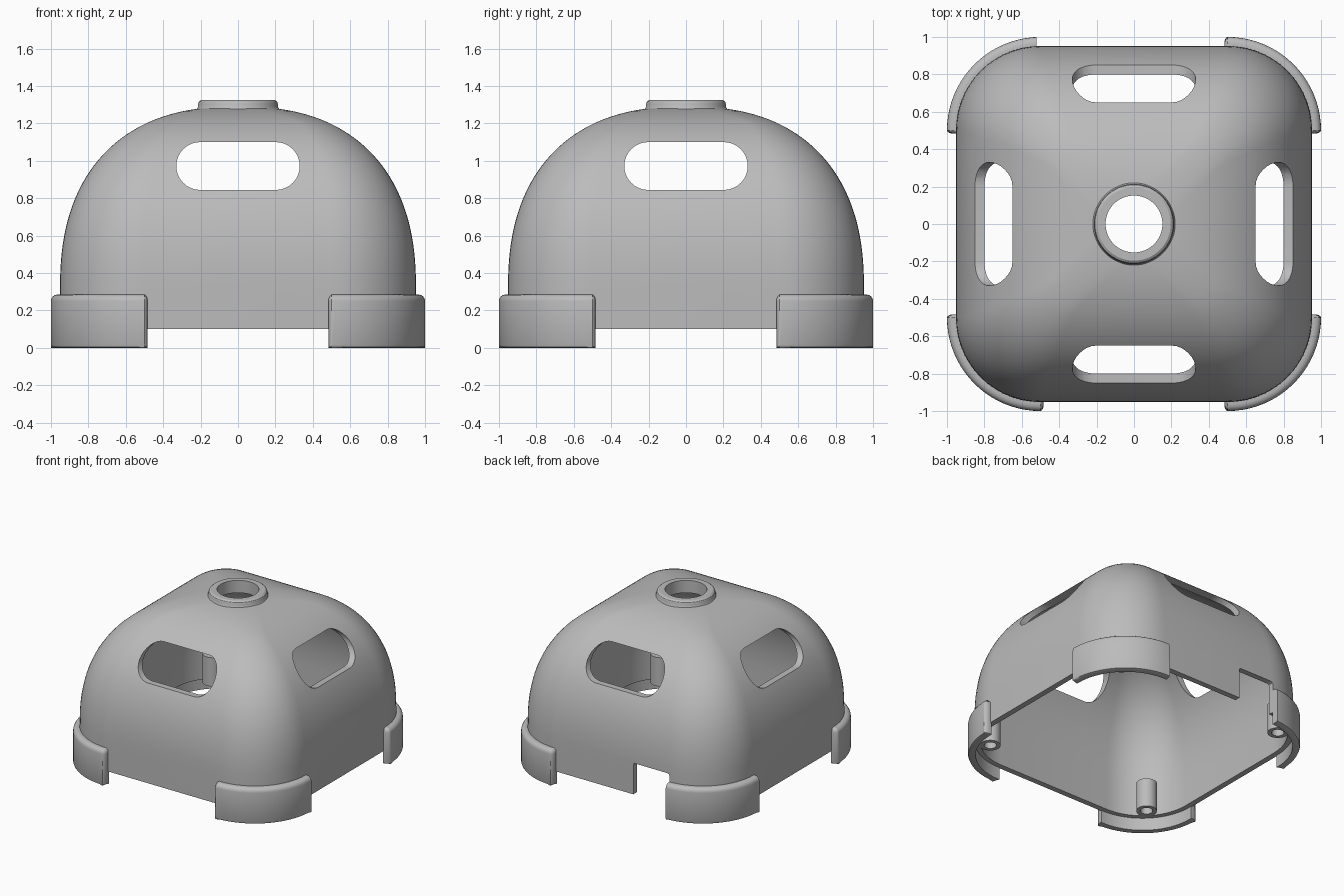
import bpy, bmesh, math

if "Cube" in bpy.data.objects:
    bpy.data.objects.remove(bpy.data.objects["Cube"])

GREY = (0.5, 0.5, 0.5, 1)
grey = bpy.data.materials.new("plain_grey")
grey.use_nodes = True
grey.diffuse_color = GREY
grey.node_tree.nodes["Principled BSDF"].inputs["Base Color"].default_value = GREY

SIDES = ((1, 1), (-1, 1), (-1, -1), (1, -1))


def finish(name, bm):
    """Turn a bmesh into a named object."""
    mesh = bpy.data.meshes.new(name)
    bm.to_mesh(mesh)
    bm.free()
    mesh.materials.append(grey)
    obj = bpy.data.objects.new(name, mesh)
    bpy.context.collection.objects.link(obj)
    return obj


def activate(obj):
    bpy.ops.object.select_all(action='DESELECT')
    obj.select_set(True)
    bpy.context.view_layer.objects.active = obj


def smooth(obj):
    activate(obj)
    bpy.ops.object.shade_smooth_by_angle(angle=math.radians(32))


def apply_modifier(obj, kind, **settings):
    mod = obj.modifiers.new(kind.lower(), kind)
    for key, value in settings.items():
        setattr(mod, key, value)
    activate(obj)
    bpy.ops.object.modifier_apply(modifier=mod.name)


def cut(obj, cutter):
    apply_modifier(obj, 'BOOLEAN', operation='DIFFERENCE', solver='EXACT', object=cutter)


def rounded_square(half, radius, steps=14):
    """Counter-clockwise outline of a square with round corners."""
    c = half - radius
    points = []
    for k, (sx, sy) in enumerate(SIDES):
        for i in range(steps + 1):
            a = (k + i / steps) * math.pi / 2
            points.append((sx * c + radius * math.cos(a), sy * c + radius * math.sin(a)))
    return points


def lathe(name, profile, center=(0, 0), steps=48):
    """Spin a closed (radius, height) profile about a vertical axis."""
    bm = bmesh.new()
    rings = []
    for i in range(steps):
        a = 2 * math.pi * i / steps
        rings.append([bm.verts.new((center[0] + r * math.cos(a), center[1] + r * math.sin(a), z))
                      for r, z in profile])
    n = len(profile)
    for i in range(steps):
        p, q = rings[i], rings[(i + 1) % steps]
        for j in range(n):
            bm.faces.new((p[j], q[j], q[(j + 1) % n], p[(j + 1) % n]))
    bmesh.ops.remove_doubles(bm, verts=bm.verts, dist=1e-5)
    bmesh.ops.recalc_face_normals(bm, faces=bm.faces)
    obj = finish(name, bm)
    smooth(obj)
    return obj


def prism(name, outline, depth):
    """Extrude an (x, z) outline from -depth to depth along y."""
    bm = bmesh.new()
    face = bm.faces.new([bm.verts.new((x, -depth, z)) for x, z in outline])
    new = bmesh.ops.extrude_face_region(bm, geom=[face])["geom"]
    bmesh.ops.translate(bm, vec=(0, 2 * depth, 0),
                        verts=[g for g in new if isinstance(g, bmesh.types.BMVert)])
    bmesh.ops.recalc_face_normals(bm, faces=bm.faces)
    obj = finish(name, bm)
    obj.hide_render = True
    return obj


# Dome shell: rounded squares that shrink along a superelliptic profile
WALL, POWER, RINGS = 0.952, 2.4, 36
levels = [(WALL, 0.1)]
for i in range(RINGS + 1):
    t = 1.444 * i / RINGS
    levels.append((WALL * math.cos(t) ** (2 / POWER), 0.3 + 0.99 * math.sin(t) ** (2 / POWER)))

bm = bmesh.new()
previous = None
for half, z in levels:
    radius = max(0.45 * (half / WALL) ** 1.5, min(half * 0.95, 0.15))
    ring = [bm.verts.new((x, y, z)) for x, y in rounded_square(half, radius)]
    if previous:
        for j in range(len(ring)):
            k = (j + 1) % len(ring)
            bm.faces.new((previous[j], previous[k], ring[k], ring[j]))
    previous = ring
dome = finish("dome_shell", bm)
apply_modifier(dome, 'SOLIDIFY', thickness=0.045, offset=-1, use_even_offset=True)

# Slots through the four sides
SLOT_R, SLOT_X, SLOT_Z, ARC = 0.128, 0.202, 0.972, 16
stadium = []
for side in (1, -1):
    for i in range(ARC + 1):
        a = -side * math.pi / 2 + side * math.pi * i / ARC if side > 0 else math.pi / 2 + math.pi * i / ARC
        stadium.append((side * SLOT_X + SLOT_R * math.cos(a), SLOT_Z + SLOT_R * math.sin(a)))
slot_cutter = prism("slot_cutter", stadium, 1.5)
cut(dome, slot_cutter)
slot_cutter.rotation_euler.z = math.pi / 2
bpy.context.view_layer.update()
cut(dome, slot_cutter)

# Notch in the lower edge of the back wall
notch_cutter = prism("notch_cutter", [(-0.52, -0.1), (-0.2, -0.1), (-0.2, 0.34), (-0.21, 0.35),
                                      (-0.5, 0.35), (-0.514, 0.344), (-0.52, 0.33)], 0.25)
notch_cutter.location.y = 1.0
bpy.context.view_layer.update()
cut(dome, notch_cutter)
smooth(dome)

# Collar round the top hole
lathe("top_collar", [(0.152, 1.225), (0.2, 1.225), (0.222, 1.275), (0.214, 1.288), (0.214, 1.303),
                     (0.209, 1.316), (0.196, 1.325), (0.152, 1.325)], steps=64)


# Corner feet wrapped round the lower wall
def reach(v):
    return math.hypot(max(abs(v.co.x) - 0.5, 0), max(abs(v.co.y) - 0.5, 0))


def is_outer(v):
    return reach(v) > 0.49


def foot(name, sx, sy):
    end, height, steps = 0.483, 0.285, 20

    def path(r):
        arc = [(0.5 + r * math.cos(a), 0.5 + r * math.sin(a))
               for a in (math.pi / 2 * i / steps for i in range(steps + 1))]
        return [(0.5 + r, end)] + arc + [(end, 0.5 + r)]

    bm = bmesh.new()
    outer, inner = path(0.5), path(0.445)
    stations = []
    for (ox, oy), (ix, iy) in zip(outer, inner):
        corners = ((ox, oy, 0), (ox, oy, height), (ix, iy, height), (ix, iy, 0))
        stations.append([bm.verts.new((sx * x, sy * y, z)) for x, y, z in corners])
    for p, q in zip(stations, stations[1:]):
        for j in range(4):
            k = (j + 1) % 4
            bm.faces.new((p[j], q[j], q[k], p[k]))
    bm.faces.new(stations[0])
    bm.faces.new(stations[-1])
    bmesh.ops.recalc_face_normals(bm, faces=bm.faces)

    def on_floor(e):
        return all(v.co.z < 1e-4 for v in e.verts)

    soft = [e for e in bm.edges if e.calc_face_angle(0) > 0.7
            and any(is_outer(v) for v in e.verts) and not on_floor(e)]
    bmesh.ops.bevel(bm, geom=soft, offset=0.035, segments=4, profile=0.5, affect='EDGES')
    rim = [e for e in bm.edges if on_floor(e) and all(reach(v) > 0.46 for v in e.verts)
           and e.calc_face_angle(0) > 0.7]
    bmesh.ops.bevel(bm, geom=rim, offset=0.015, segments=2, profile=0.5, affect='EDGES')
    return finish(name, bm)


# Feet and blind screw posts at every corner
for sx, sy in SIDES:
    place = ("back" if sy > 0 else "front") + ("_left" if sx > 0 else "_right")
    pad = foot(place + "_foot", sx, sy)
    if place == "back_right":
        cut(pad, notch_cutter)
    smooth(pad)
    lathe(place + "_post", [(0, 0.33), (0.075, 0.33), (0.075, 0.1), (0.045, 0.1), (0.045, 0.28), (0, 0.28)],
          (0.74 * sx, 0.74 * sy), 32)

for cutter in (slot_cutter, notch_cutter):
    bpy.data.objects.remove(cutter)
